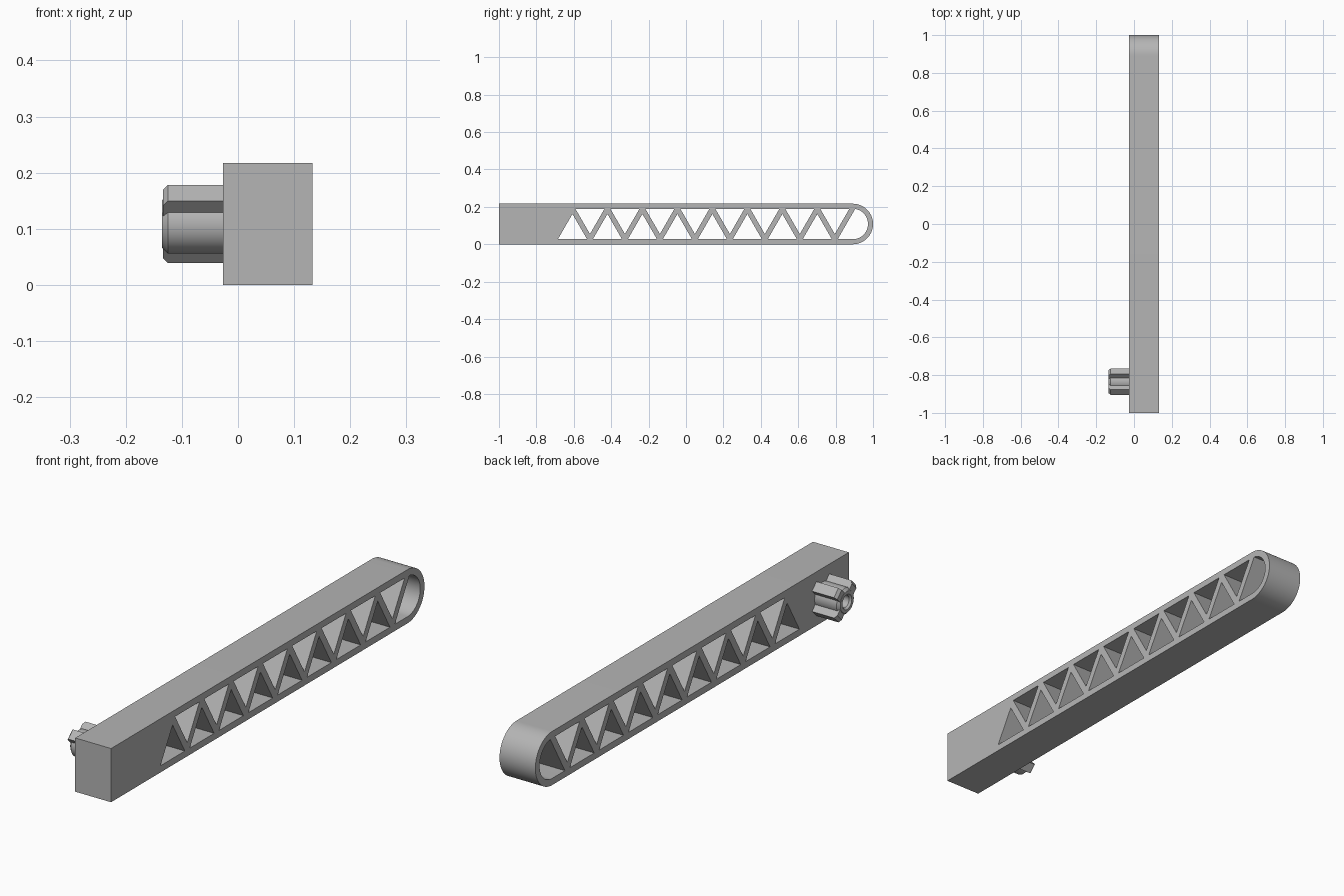
import bpy, bmesh, math
from mathutils import Matrix, Vector

cube = bpy.data.objects.get("Cube")
if cube:
    bpy.data.objects.remove(cube, do_unlink=True)

grey = bpy.data.materials.new("plain grey")
grey.use_nodes = True
grey.diffuse_color = (0.46, 0.46, 0.46, 1)
grey.node_tree.nodes["Principled BSDF"].inputs["Base Color"].default_value = (0.46, 0.46, 0.46, 1)

HEIGHT, WALL = 0.217, 0.027
MID = HEIGHT / 2
X_MIN, X_MAX = -0.027, 0.133
TAN60 = math.sqrt(3)


def add_object(name, mesh, smooth=True):
    obj = bpy.data.objects.new(name, mesh)
    bpy.context.collection.objects.link(obj)
    mesh.materials.clear()
    mesh.materials.append(grey)
    bpy.ops.object.select_all(action="DESELECT")
    obj.select_set(True)
    bpy.context.view_layer.objects.active = obj
    if smooth:
        bpy.ops.object.shade_smooth_by_angle(angle=math.radians(30))
    return obj


def arc(radius, start, end, steps=32):
    cy = 1 - MID
    angles = [math.radians(start + (end - start) * i / steps) for i in range(steps + 1)]
    return [(cy + radius * math.cos(a), MID + radius * math.sin(a)) for a in angles]


# Beam outline with one rounded end, then the openings of the truss
loops = [[(-1, 0)] + arc(MID, -90, 90) + [(-1, HEIGHT)]]
low, high = WALL, HEIGHT - WALL
half, pitch, first, bays = 0.078, 0.187, -0.607, 8
tall = half * TAN60
for i in range(bays):
    up = first + pitch * i
    down = up + pitch / 2
    loops.append([(up - half, low), (up + half, low), (up, low + tall)])
    loops.append([(down - half, high), (down, high - tall), (down + half, high)])
corner = first + pitch * bays - half
loops.append([(corner, low)] + arc(MID - WALL, -90, 80)
             + [(corner + (high - low) / TAN60, high)])

# Truss beam: filled flat curve, extruded across x
curve = bpy.data.curves.new("beam_outline", "CURVE")
curve.dimensions = "2D"
curve.fill_mode = "BOTH"
curve.extrude = (X_MAX - X_MIN) / 2
for loop in loops:
    spline = curve.splines.new("POLY")
    spline.points.add(len(loop) - 1)
    for point, (y, z) in zip(spline.points, loop):
        point.co = (y, z, 0, 1)
    spline.use_cyclic_u = True
helper = bpy.data.objects.new("beam_helper", curve)
bpy.context.collection.objects.link(helper)
bpy.context.view_layer.update()
graph = bpy.context.evaluated_depsgraph_get()
beam_mesh = bpy.data.meshes.new_from_object(helper.evaluated_get(graph))
bpy.data.objects.remove(helper, do_unlink=True)
beam_mesh.transform(Matrix(((0, 0, 1, (X_MIN + X_MAX) / 2), (1, 0, 0, 0), (0, 1, 0, 0), (0, 0, 0, 1))))
bm = bmesh.new()
bm.from_mesh(beam_mesh)
bmesh.ops.remove_doubles(bm, verts=bm.verts, dist=1e-5)
bmesh.ops.recalc_face_normals(bm, faces=bm.faces)
bm.to_mesh(beam_mesh)
bm.free()
add_object("truss_beam", beam_mesh)

# Hollow peg hub, turned around the x axis
PEG = Vector((0, -0.835, MID))
TIP, SHOULDER, ROOT = -0.135, -0.125, -0.02
profile = [(ROOT, 0.053), (SHOULDER, 0.053), (TIP, 0.043), (TIP, 0.03), (TIP + 0.008, 0.024), (ROOT, 0.024)]
bm = bmesh.new()
verts = [bm.verts.new(PEG + Vector((x, 0, r))) for x, r in profile]
edges = [bm.edges.new(pair) for pair in zip(verts, verts[1:])]
bmesh.ops.spin(bm, geom=verts + edges, cent=PEG, axis=(1, 0, 0), angle=math.tau, steps=40)
bmesh.ops.remove_doubles(bm, verts=bm.verts, dist=1e-5)
bmesh.ops.recalc_face_normals(bm, faces=bm.faces)
mesh = bpy.data.meshes.new("peg_hub")
bm.to_mesh(mesh)
bm.free()
add_object("peg_hub", mesh)

# Three chamfered ribs around the hub
side = [(ROOT, 0.038), (ROOT, 0.078), (SHOULDER, 0.078), (TIP + 0.001, 0.066), (TIP + 0.001, 0.038)]
for number, degrees in enumerate((45, 135, -45), 1):
    bm = bmesh.new()
    face = bm.faces.new([bm.verts.new((x, r, -0.02)) for x, r in side])
    pushed = bmesh.ops.extrude_face_region(bm, geom=[face])["geom"]
    bmesh.ops.translate(bm, vec=(0, 0, 0.04), verts=[g for g in pushed if isinstance(g, bmesh.types.BMVert)])
    bmesh.ops.recalc_face_normals(bm, faces=bm.faces)
    bm.transform(Matrix.Translation(PEG) @ Matrix.Rotation(math.radians(degrees), 4, "X"))
    mesh = bpy.data.meshes.new("peg_rib")
    bm.to_mesh(mesh)
    bm.free()
    add_object(f"peg_rib_{number}", mesh, smooth=False)
